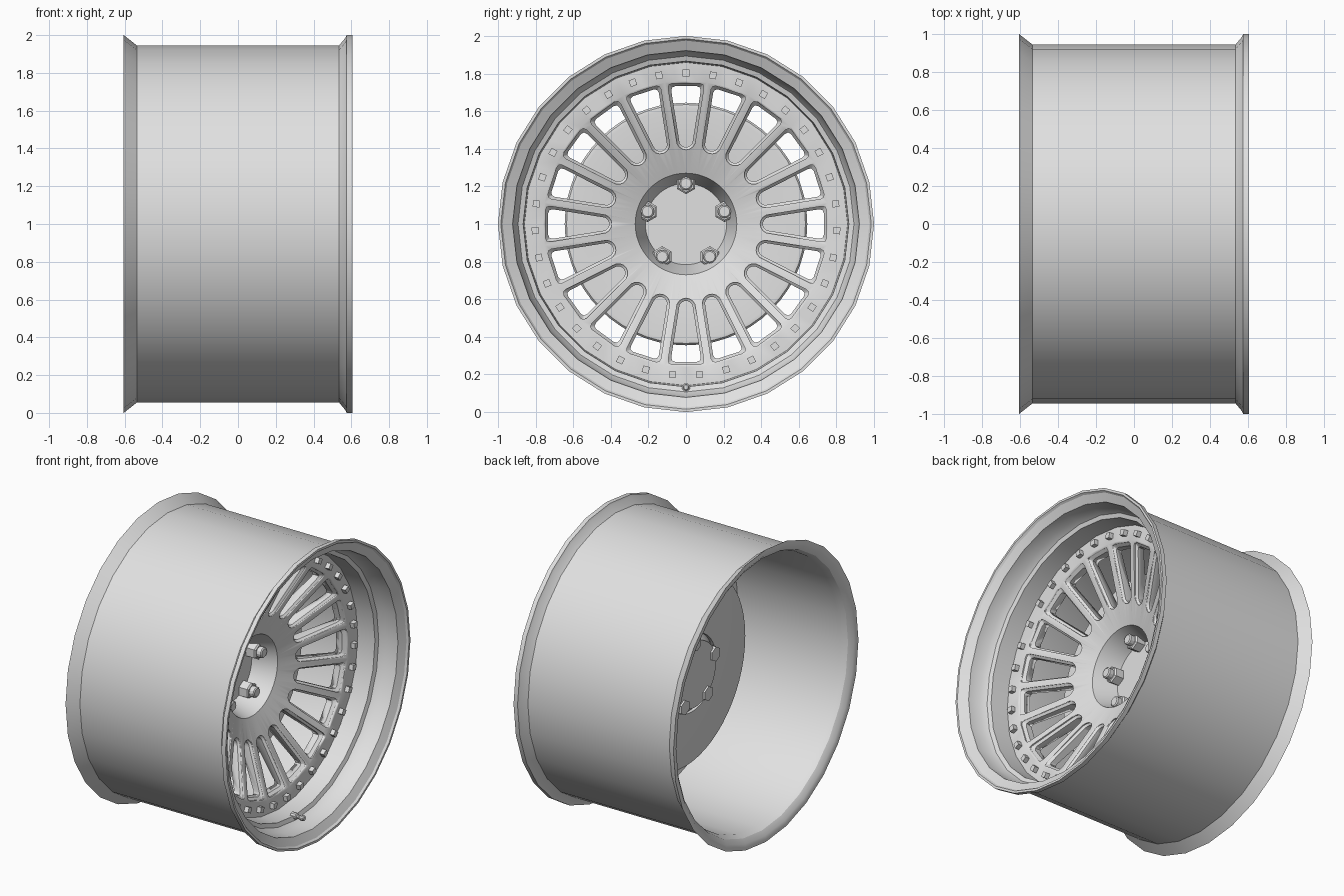
import bpy, bmesh, math
from mathutils import Matrix, Vector

cube = bpy.data.objects.get("Cube")
if cube:
    bpy.data.objects.remove(cube)

mat = bpy.data.materials.new("silver_grey")
mat.use_nodes = True
GREY = (0.75, 0.75, 0.75, 1)
mat.diffuse_color = GREY
mat.node_tree.nodes["Principled BSDF"].inputs["Base Color"].default_value = GREY

AXLE = Vector((0, 0, 1))
SIDES = 28


def finish(name, bm, angle=25):
    bmesh.ops.recalc_face_normals(bm, faces=bm.faces)
    mesh = bpy.data.meshes.new(name)
    bm.to_mesh(mesh)
    bm.free()
    mesh.materials.append(mat)
    ob = bpy.data.objects.new(name, mesh)
    ob.location = AXLE
    bpy.context.collection.objects.link(ob)
    bpy.ops.object.select_all(action="DESELECT")
    ob.select_set(True)
    bpy.context.view_layer.objects.active = ob
    bpy.ops.object.shade_smooth_by_angle(angle=math.radians(angle))
    return ob


def bridge(bm, rings):
    for a, b in zip(rings, rings[1:]):
        for i in range(len(a)):
            j = (i + 1) % len(a)
            bm.faces.new((a[i], a[j], b[j], b[i]))


def lathe(bm, profile, sides, closed=False, at=(0, 0)):
    """Turn (x, radius) points around a line along x; open profiles get end caps."""
    rings = []
    for x, r in profile:
        ring = []
        for i in range(sides):
            a = math.tau * i / sides
            ring.append(bm.verts.new((x, at[0] + r * math.sin(a), at[1] + r * math.cos(a))))
        rings.append(ring)
    if closed:
        bridge(bm, rings + [rings[0]])
    else:
        bridge(bm, rings)
        bm.faces.new(rings[0])
        bm.faces.new(rings[-1])


def polar(count, radius):
    for i in range(count):
        a = math.tau * i / count
        yield a, (radius * math.sin(a), radius * math.cos(a))


# Barrel with flared lips and a flat step in front of the spokes
bm = bmesh.new()
lathe(bm, [(-0.605, 1.0), (-0.535, 0.945), (0.535, 0.945), (0.568, 0.985),
           (0.575, 1.0), (0.605, 1.0), (0.605, 0.985), (0.592, 0.975),
           (0.565, 0.922), (0.48, 0.915), (0.44, 0.893), (0.43, 0.866),
           (0.25, 0.856), (0.24, 0.912), (-0.53, 0.912), (-0.575, 0.93),
           (-0.598, 0.96), (-0.605, 0.985)], SIDES, closed=True)
finish("rim_barrel", bm)

# Dished centre plate
RING_X, RING_R, HUB_X, HUB_R = 0.305, 0.76, 0.11, 0.27
FLOOR = -0.05
SLOPE = (RING_X - HUB_X) / (RING_R - HUB_R)


def dish(r):
    return HUB_X + (r - HUB_R) * SLOPE


bm = bmesh.new()
lathe(bm, [(RING_X, 0.885), (RING_X, RING_R), (HUB_X, HUB_R), (FLOOR, 0.215),
           (FLOOR - 0.02, 0.215), (0.02, 0.3), (0.24, RING_R), (0.24, 0.885)],
      SIDES * 3, closed=True)
plate = finish("spoke_plate", bm)


# Window cutters: bevelled at the front, following the dish
def window_outline(inset):
    outer, centre = 0.747 - inset, 0.445
    slant = math.tan(math.pi / 20)
    wide = outer * slant - 0.02 - inset
    narrow = centre * slant - 0.02 - inset
    pts = [(outer, wide - 0.025), (outer - 0.007, wide - 0.008), (outer - 0.025, wide - 0.004)]
    steps = 8
    arc = [(centre - narrow * math.sin(math.pi * i / steps),
            narrow * math.cos(math.pi * i / steps)) for i in range(steps + 1)]
    return pts + arc + [(r, -t) for r, t in reversed(pts)]


bm = bmesh.new()
for k in range(20):
    a = math.tau * k / 20
    rings = []
    for inset, depth in ((0, 0.08), (0, -0.008), (0.014, -0.022), (0.014, -0.2)):
        rings.append([bm.verts.new((dish(r) + depth,
                                    r * math.sin(a) + t * math.cos(a),
                                    r * math.cos(a) - t * math.sin(a)))
                      for r, t in window_outline(inset)])
    bridge(bm, rings)
    bm.faces.new(rings[0])
    bm.faces.new(rings[-1])
cutter = finish("window_cutter", bm)
cut = plate.modifiers.new("windows", "BOOLEAN")
cut.object = cutter
cut.solver = "EXACT"
bpy.context.view_layer.objects.active = plate
bpy.ops.object.modifier_move_to_index(modifier="windows", index=0)
bpy.ops.object.modifier_apply(modifier="windows")
bpy.data.objects.remove(cutter)
even = plate.modifiers.new("even_shading", "WEIGHTED_NORMAL")
even.keep_sharp = True

# Hub floor and the dished disc behind the spokes
bm = bmesh.new()
lathe(bm, [(FLOOR + 0.003, 0.22), (FLOOR - 0.022, 0.22)], SIDES * 2)
finish("hub_floor", bm)
bm = bmesh.new()
lathe(bm, [(-0.02, 0.26), (0.04, 0.615), (0.037, 0.635), (0.025, 0.645),
           (0.003, 0.645), (-0.005, 0.62), (-0.045, 0.26)], SIDES * 2, closed=True)
finish("brake_disc", bm)

# Five lug nuts: hex body, round cap and a stud end behind the hub
bm = bmesh.new()
for a, spot in polar(5, 0.215):
    lathe(bm, [(FLOOR, 0.056), (0.012, 0.056), (0.02, 0.046)], 6, at=spot)
    lathe(bm, [(0.01, 0.035), (0.05, 0.035), (0.056, 0.028)], 12, at=spot)
    lathe(bm, [(-0.085, 0.05), (FLOOR, 0.05)], 6, at=spot)
finish("lug_nuts", bm)

# Ring of square-headed bolts
bm = bmesh.new()
for a, (y, z) in polar(35, 0.803):
    m = (Matrix.Translation((RING_X + 0.01, y, z)) @ Matrix.Rotation(-a, 4, "X")
         @ Matrix.Diagonal((0.04, 0.036, 0.036, 1)))
    bmesh.ops.create_cube(bm, size=1, matrix=m)
finish("ring_bolts", bm)

# Valve stem on the inner step
bm = bmesh.new()
lathe(bm, [(0.41, 0.022), (0.445, 0.022), (0.45, 0.013), (0.47, 0.013),
           (0.475, 0.018), (0.5, 0.018), (0.505, 0.012)], 10, at=(0, -0.868))
finish("valve_stem", bm)
